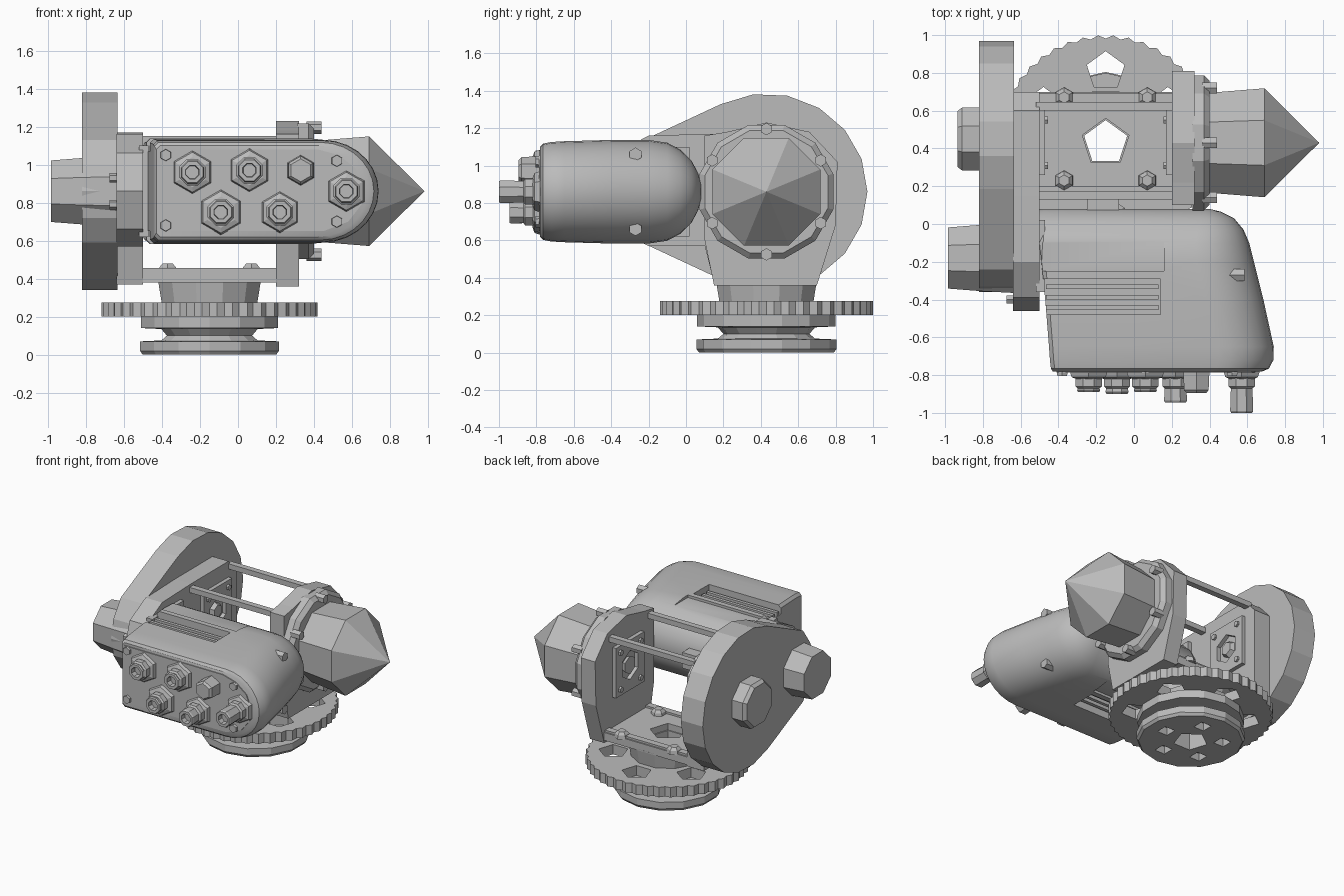
import bpy, bmesh
from math import cos, sin, pi, tau

if "Cube" in bpy.data.objects:
    bpy.data.objects.remove(bpy.data.objects["Cube"])

GREY = (0.5, 0.5, 0.5, 1)
metal = bpy.data.materials.new("plain grey")
metal.diffuse_color = GREY
metal.use_nodes = True
metal.node_tree.nodes["Principled BSDF"].inputs["Base Color"].default_value = GREY

CY, CZ, CX = 0.43, 0.86, -0.15   # turret axis and pedestal centre


def loft(name, axis, rings):
    """Solid through rings of (position on axis, 2D outline)."""
    bm = bmesh.new()
    place = {"X": lambda t, p: (t, p[0], p[1]),
             "Y": lambda t, p: (p[0], t, p[1]),
             "Z": lambda t, p: (p[0], p[1], t)}[axis]
    loops = [[bm.verts.new(place(t, p)) for p in pts] for t, pts in rings]
    n = len(loops[0])
    for a, b in zip(loops, loops[1:]):
        for i in range(n):
            j = (i + 1) % n
            bm.faces.new((a[i], a[j], b[j], b[i]))
    bm.faces.new(loops[0])
    bm.faces.new(loops[-1])
    bmesh.ops.recalc_face_normals(bm, faces=bm.faces)
    me = bpy.data.meshes.new(name)
    bm.to_mesh(me)
    bm.free()
    me.materials.append(metal)
    ob = bpy.data.objects.new(name, me)
    bpy.context.collection.objects.link(ob)
    return ob


def ngon(u, v, r, n, turn=0.5):
    return [(u + r * cos(tau * (i + turn) / n), v + r * sin(tau * (i + turn) / n))
            for i in range(n)]


def turned(name, axis, centre, n, steps, turn=0.5):
    return loft(name, axis, [(t, ngon(*centre, r, n, turn)) for t, r in steps])


def slab(name, axis, a, b, pts):
    return loft(name, axis, [(a, pts), (b, pts)])


def box(name, x, y, z):
    return slab(name, "Z", z[0], z[1],
                [(x[0], y[0]), (x[1], y[0]), (x[1], y[1]), (x[0], y[1])])


def cut(ob, cutters):
    for c in cutters:
        c.hide_render = True
        mod = ob.modifiers.new("cut", "BOOLEAN")
        mod.operation, mod.solver, mod.object = "DIFFERENCE", "EXACT", c
        bpy.context.view_layer.objects.active = ob
        bpy.ops.object.modifier_apply(modifier=mod.name)
        bpy.data.objects.remove(c)


def hole(r=0.12, n=5):
    return turned("hole_cutter", "Z", (CX, CY), n, [(-0.2, r), (0.6, r)], 0.25 * n)


# Pedestal
pedestal = turned("pedestal", "Z", (CX, CY), 14,
                  [(0, 0.36), (0.02, 0.375), (0.07, 0.375), (0.075, 0.26), (0.1, 0.23),
                   (0.135, 0.26), (0.14, 0.37), (0.2, 0.37)])
pockets = [turned("pocket_cutter", "Z", p, 4, [(-0.1, 0.06), (0.06, 0.06)])
           for p in ngon(CX, CY, 0.22, 5, 0)]
cut(pedestal, [hole()] + pockets)

# Toothed ring with lightening holes
rim = [(CX + r * cos(i * pi / 44), CY + r * sin(i * pi / 44))
       for i in range(88) for r in [0.57 if i % 2 else 0.552]]
gear = slab("gear_ring", "Z", 0.2, 0.275, rim)
windows = [turned("window_cutter", "Z", p, 5, [(0.1, 0.105), (0.4, 0.105)], 0.25)
           for p in ngon(CX, CY, 0.38, 6)]
cut(gear, [hole()] + windows)

hub = turned("turntable_hub", "Z", (CX, CY), 12, [(0.27, 0.26), (0.39, 0.28)])
cut(hub, [hole()])

# Cradle floor and side plates
floor = box("cradle_floor", (-0.62, 0.31), (0.15, 0.7), (0.38, 0.44))
cut(floor, [hole(0.13)])
for y in (0.15, 0.64):
    box("floor_rail", (-0.55, 0.25), (y, y + 0.05), (0.42, 0.455))
for x in (-0.37, 0.07):
    for y in (0.23, 0.67):
        turned("floor_bolt", "Z", (x, y), 6, [(0.43, 0.055), (0.46, 0.05), (0.48, 0.03)])

slab("arm_plate", "X", -0.64, -0.5,
     [(-0.46, CZ), (-0.39, 1.06), (-0.2, 1.16), (0.15, 1.17), (0.6, 1.17), (0.7, 1.06),
      (0.7, 0.37), (0.15, 0.37), (0.1, 0.57), (-0.2, 0.57), (-0.39, 0.66)])
slab("bearing_plate", "X", 0.2, 0.32,
     [(0.15, 0.36), (0.7, 0.36), (0.8, 0.68), (0.81, 1.02), (0.66, 1.18), (0.43, 1.23),
      (0.22, 1.18), (0.1, 1.16), (0.1, 0.6)])
for y in (0.13, 0.6):
    box("tie_bar", (-0.52, 0.22), (y, y + 0.045), (1.11, 1.15))

# Inner bearing covers with open sockets
for x0, x1 in ((-0.51, -0.47), (0.17, 0.21)):
    cover = slab("inner_cover", "X", x0, x1,
                 [(0.26, 0.67), (0.6, 0.67), (0.6, 1.05), (0.26, 1.05)])
    cut(cover, [turned("socket_cutter", "X", (CY, CZ), 6, [(x0 - 0.01, 0.11), (x1 + 0.01, 0.11)])])
    turned("shaft_end", "X", (CY, CZ), 6, [(x0, 0.07), (x1, 0.05)])
    for y in (0.31, 0.55):
        for z in (0.72, 1.0):
            turned("cover_bolt", "X", (y, z), 6, [(x0 - 0.015, 0.022), (x1 + 0.015, 0.022)])

# Bearing flange, its bolts and the pointed end cap
turned("bearing_flange", "X", (CY, CZ), 12, [(0.31, 0.37), (0.37, 0.37), (0.4, 0.34)])
for y, z in ngon(CY, CZ, 0.335, 6):
    turned("flange_bolt", "X", (y, z), 6, [(0.36, 0.033), (0.44, 0.033)])
turned("end_cap", "X", (CY, CZ), 8,
       [(0.38, 0.285), (0.69, 0.312), (0.98, 0.001)], 0.5)

# Drive housing: large rounded end tapering toward the motor
arc = [(CY + 0.54 * cos(a), CZ + 0.525 * sin(a))
       for a in [(-117 + 234 * i / 12) * pi / 180 for i in range(13)]]
slab("drive_housing", "X", -0.82, -0.635,
     arc + [(-0.24, 1.13), (-0.33, 1.0), (-0.36, CZ), (-0.33, 0.72), (-0.24, 0.59)])
turned("housing_hub", "X", (CY + 0.02, CZ), 8, [(-0.935, 0.16), (-0.91, 0.18), (-0.81, 0.18)])
turned("drive_motor", "X", (-0.18, CZ), 8, [(-0.985, 0.175), (-0.81, 0.19), (-0.64, 0.2)])
for y, z in ((-0.2, 1.08), (-0.4, 0.93), (-0.4, 0.79), (-0.2, 0.64)):
    turned("arm_bolt", "X", (y, z), 6, [(-0.675, 0.025), (-0.63, 0.025)])


# Head: straight on one side, rounded on the other
def head_outline(left, right, half):
    nose = 0.3 * half / 0.275
    end = [(right - nose + nose * cos(a), CZ + half * sin(a))
           for a in [-pi / 2 + pi * i / 14 for i in range(15)]]
    c = 0.02
    return end + [(left + c, CZ + half), (left, CZ + half - c),
                  (left, CZ - half + c), (left + c, CZ - half)]


head = loft("head", "Y", [(y, head_outline(l, r, h)) for y, l, r, h in (
    (-0.78, -0.43, 0.68, 0.24), (-0.765, -0.44, 0.715, 0.257), (-0.72, -0.445, 0.738, 0.266),
    (-0.65, -0.45, 0.74, 0.27), (-0.4, -0.47, 0.685, 0.277), (-0.2, -0.49, 0.635, 0.277),
    (-0.1, -0.5, 0.61, 0.262), (-0.03, -0.5, 0.58, 0.225), (0.03, -0.5, 0.53, 0.165),
    (0.065, -0.5, 0.46, 0.1), (0.08, -0.5, 0.4, 0.04))])
grilles = []
for lo, hi in ((1.07, 1.3), (0.4, 0.65)):
    grilles.append(box("grille_cutter", (-0.6, 0.14), (-0.48, -0.29), (lo, hi)))
for lo, hi in ((1.118, 1.3), (0.4, 0.602)):
    grilles.append(box("step_cutter", (-0.6, 0.16), (-0.25, 0.2), (lo, hi)))
cut(head, grilles)
bpy.ops.object.select_all(action="DESELECT")
head.select_set(True)
bpy.context.view_layer.objects.active = head
bpy.ops.object.shade_smooth_by_angle(angle=0.6)
for y in (-0.455, -0.4, -0.345):
    for z in (1.06, 0.62):
        box("grille_slat", (-0.465, 0.13), (y, y + 0.025), (z, z + 0.04))
box("head_mount", (-0.52, -0.47), (-0.36, 0.02), (0.62, 1.1))
box("head_bracket", (-0.25, -0.08), (0.02, 0.16), (0.8, 0.92))

# Front panel with sockets, connectors and bolts
slab("front_panel", "Y", -0.787, -0.77,
     [(-0.41, 0.65), (0.45, 0.65), (0.58, 0.7), (0.65, 0.79), (0.66, 0.88),
      (0.62, 0.98), (0.53, 1.05), (0.42, 1.08), (-0.41, 1.08)])
for x, z, end, r in ((-0.24, 0.96, -0.89, 0.105), (0.06, 0.97, -0.89, 0.105),
                     (-0.09, 0.75, -0.9, 0.11), (0.22, 0.75, -0.945, 0.1),
                     (0.57, CZ, -1.0, 0.1)):
    turned("socket_ring", "Y", (x, z), 6, [(-0.78, r + 0.01), (-0.81, r), (-0.82, r * 0.75)])
    plug = turned("connector", "Y", (x, z), 8,
                  [(-0.8, 0.075), (-0.86, 0.075), (-0.87, 0.062), (end + 0.01, 0.066), (end, 0.06)])
    cut(plug, [turned("bore_cutter", "Y", (x, z), 8, [(end - 0.02, 0.04), (end + 0.04, 0.035)])])
turned("plain_plug", "Y", (0.33, 0.97), 6, [(-0.78, 0.08), (-0.88, 0.075), (-0.895, 0.06)])
for x, z in ((-0.38, 1.05), (-0.38, 0.68), (0.52, 1.02), (0.52, 0.7)):
    turned("panel_bolt", "Y", (x, z), 6, [(-0.77, 0.033), (-0.805, 0.03)])
for z in (1.06, 0.66):
    turned("side_bolt", "X", (-0.27, z), 6, [(0.5, 0.036), (0.585, 0.036)])
